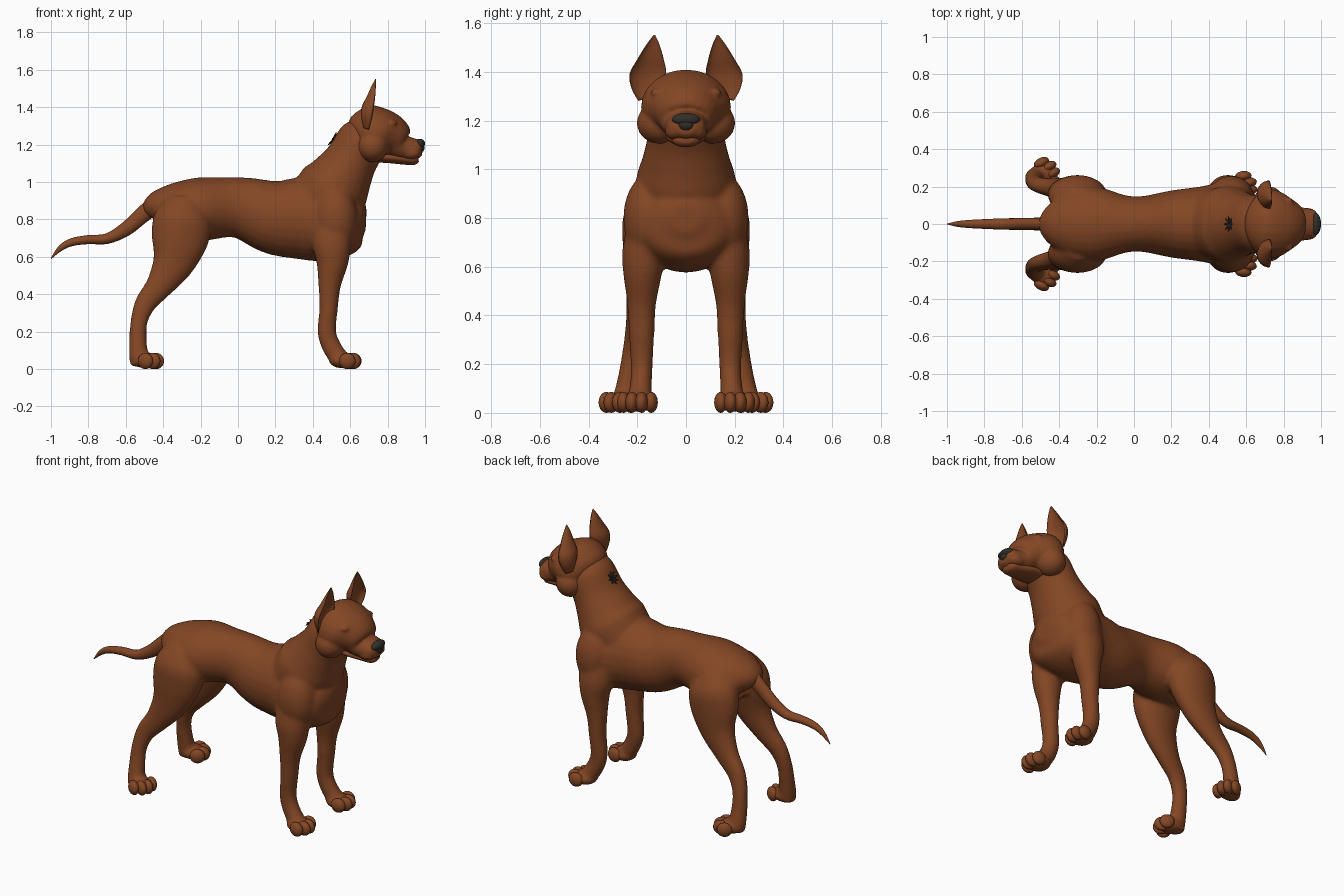
import bpy, bmesh, math
from mathutils import Vector, Matrix

old = bpy.data.objects.get("Cube")
if old:
    bpy.data.objects.remove(old, do_unlink=True)


def material(name, rgb):
    m = bpy.data.materials.new(name)
    m.use_nodes = True
    m.diffuse_color = (*rgb, 1)
    m.node_tree.nodes["Principled BSDF"].inputs["Base Color"].default_value = (*rgb, 1)
    return m


COAT = material("brown coat", (0.23, 0.062, 0.018))
DARK = material("dark nose", (0.032, 0.028, 0.022))
EYE = material("eye brown", (0.16, 0.045, 0.018))


def spline(points, steps):
    """Catmull-Rom resampling of station tuples."""
    p = [Vector(q) for q in points]
    p = [p[0]] + p + [p[-1]]
    out = []
    for a, b, c, d in zip(p, p[1:], p[2:], p[3:]):
        for i in range(steps):
            t = i / steps
            out.append((2 * b + (c - a) * t + (2 * a - 5 * b + 4 * c - d) * t ** 2
                        + (3 * b - a - 3 * c + d) * t ** 3) / 2)
    return out + [p[-1]]


def loft(bm, stations, sides=24, steps=4, hollow=False):
    """Skin ellipses along a path; a station is x, y, z, half width, half depth."""
    pts = spline(stations, steps)
    rings = []
    for i, s in enumerate(pts):
        c = Vector(s[:3])
        t = Vector(pts[min(i + 1, len(pts) - 1)][:3]) - Vector(pts[max(i - 1, 0)][:3])
        up = Vector((t.x, 0, t.z)).normalized().cross(Vector((0, 1, 0)))
        ring = []
        for k in range(sides):
            a = math.tau * k / sides
            v = math.sin(a)
            if hollow and v < 0:
                v *= -0.6
            ring.append(bm.verts.new(c + Vector((0, 1, 0)) * math.cos(a) * s[3] + up * v * s[4]))
        rings.append(ring)
    for r, q in zip(rings, rings[1:]):
        for k in range(sides):
            n = (k + 1) % sides
            bm.faces.new((r[k], r[n], q[n], q[k]))
    bm.faces.new(rings[0])
    bm.faces.new(rings[-1])


def blob(bm, centre, radii, yaw=0, pitch=0):
    m = (Matrix.Translation(centre) @ Matrix.Rotation(yaw, 4, "Z")
         @ Matrix.Rotation(pitch, 4, "Y") @ Matrix.Diagonal((*radii, 1)))
    bmesh.ops.create_uvsphere(bm, u_segments=24, v_segments=14, radius=1, matrix=m)


def finish(bm, name, mat, voxel=0, smooth=0):
    bmesh.ops.recalc_face_normals(bm, faces=bm.faces)
    for f in bm.faces:
        f.smooth = True
    me = bpy.data.meshes.new(name)
    bm.to_mesh(me)
    bm.free()
    me.materials.append(mat)
    ob = bpy.data.objects.new(name, me)
    bpy.context.collection.objects.link(ob)
    if voxel:
        r = ob.modifiers.new("fuse", "REMESH")
        r.mode, r.voxel_size, r.use_smooth_shade = "VOXEL", voxel, True
        s = ob.modifiers.new("relax", "SMOOTH")
        s.factor, s.iterations = 0.5, smooth
    return ob


# Body, neck and legs fused into one skin
bm = bmesh.new()
torso = [(-.45, .80, .06, .07), (-.42, .83, .13, .12), (-.35, .84, .18, .15),
         (-.2, .855, .20, .17), (-.05, .865, .155, .16), (.05, .855, .15, .17),
         (.2, .81, .18, .20), (.35, .805, .20, .22), (.48, .79, .225, .215),
         (.58, .79, .22, .185), (.65, .80, .15, .13), (.685, .80, .06, .06)]
loft(bm, [(x, 0, z, w, h) for x, z, w, h in torso])
neck = [(.40, .86, .18, .17), (.50, .95, .205, .195), (.56, 1.04, .18, .165),
        (.61, 1.125, .16, .14), (.67, 1.23, .15, .135), (.70, 1.29, .12, .10)]
loft(bm, [(x, 0, z, w, h) for x, z, w, h in neck])
hind = [(-.28, .12, .92, .07, .08), (-.295, .145, .82, .11, .15), (-.31, .16, .70, .10, .155),
        (-.345, .175, .57, .075, .115), (-.42, .19, .445, .055, .075), (-.495, .205, .35, .044, .058),
        (-.53, .22, .25, .042, .046), (-.535, .235, .15, .045, .047), (-.53, .25, .06, .05, .052),
        (-.53, .25, .015, .045, .045)]
fore = [(.50, .16, .82, .07, .10), (.50, .175, .68, .085, .105), (.505, .178, .58, .081, .088),
        (.49, .182, .45, .060, .061), (.485, .182, .33, .053, .050), (.475, .182, .2, .046, .050),
        (.50, .185, .12, .045, .052), (.54, .19, .06, .05, .05), (.56, .19, .03, .05, .04)]
for side in (1, -1):
    for leg in (hind, fore):
        loft(bm, [(x, side * y, z, w, h) for x, y, z, w, h in leg])
    blob(bm, (.52, side * .15, .80), (.12, .108, .18))
    blob(bm, (-.49, side * .265, .045), (.08, .065, .042), side * .5)
    blob(bm, (.56, side * .195, .045), (.075, .07, .042), side * .1)
finish(bm, "body", COAT, .010, 14)

# Toes
for side, label in ((1, "left"), (-1, "right")):
    for leg, cx, cy, yaw in (("hind", -.49, .265, .5), ("front", .565, .197, .1)):
        bm = bmesh.new()
        for off, ahead in ((-.057, .025), (-.02, .05), (.02, .05), (.057, .025)):
            x = cx + ahead * math.cos(yaw) - off * math.sin(yaw)
            y = cy + ahead * math.sin(yaw) + off * math.cos(yaw)
            blob(bm, (x, side * y, .043), (.044, .027, .043), side * yaw)
        finish(bm, f"{label}_{leg}_toes", COAT)

# Head with cheeks, brows and muzzle
bm = bmesh.new()
skull = [(.61, 1.25, .05, .05), (.64, 1.26, .135, .11), (.70, 1.26, .18, .15),
         (.77, 1.25, .178, .14), (.83, 1.222, .135, .12), (.87, 1.185, .10, .075),
         (.92, 1.178, .085, .062), (.965, 1.175, .075, .05), (.985, 1.175, .045, .03)]
loft(bm, [(x, 0, z, w, h) for x, z, w, h in skull])
for side in (1, -1):
    blob(bm, (.72, side * .11, 1.19), (.085, .092, .085))
    blob(bm, (.81, side * .095, 1.315), (.035, .055, .022), side * -.5)
    blob(bm, (.925, side * .045, 1.155), (.055, .042, .035))
finish(bm, "head", COAT, .008, 6)

# Lower jaw
bm = bmesh.new()
jaw = [(.74, 1.135, .08, .03), (.82, 1.13, .08, .03), (.9, 1.122, .062, .03),
       (.945, 1.12, .054, .028), (.965, 1.122, .03, .014)]
loft(bm, [(x, 0, z, w, h) for x, z, w, h in jaw])
finish(bm, "lower_jaw", COAT)

# Nose
bm = bmesh.new()
blob(bm, (.972, 0, 1.205), (.028, .058, .026))
blob(bm, (.982, 0, 1.185), (.016, .03, .025))
finish(bm, "nose", DARK)

# Eyes, lids and ears
for side, label in ((1, "left"), (-1, "right")):
    yaw = side * .6
    bm = bmesh.new()
    blob(bm, (.827, side * .108, 1.273), (.02, .034, .02), yaw)
    finish(bm, label + "_eye", EYE)
    bm = bmesh.new()
    blob(bm, (.841, side * .118, 1.273), (.008, .011, .012), yaw)
    finish(bm, label + "_pupil", DARK)
    bm = bmesh.new()
    for z in (1.292, 1.253):
        blob(bm, (.826, side * .108, z), (.024, .044, .008), yaw)
    finish(bm, label + "_eyelids", COAT)
    bm = bmesh.new()
    ear = [(.70, .165, 1.28, .03, .03), (.715, .167, 1.33, .056, .058), (.725, .157, 1.39, .075, .065),
           (.733, .146, 1.45, .055, .046), (.737, .136, 1.51, .028, .024), (.738, .13, 1.552, .003, .003)]
    loft(bm, [(x, side * y, z, w, h) for x, y, z, w, h in ear], hollow=True)
    finish(bm, label + "_ear", COAT)

# Tail
bm = bmesh.new()
tail = [(-.34, .92, .04, .05), (-.42, .895, .036, .05), (-.51, .825, .034, .044),
        (-.60, .748, .032, .038), (-.70, .697, .03, .028), (-.80, .692, .026, .024),
        (-.89, .678, .021, .021), (-.95, .645, .014, .015), (-1, .59, .002, .002)]
loft(bm, [(x, 0, z, w, h) for x, z, w, h in tail], sides=16)
finish(bm, "tail", COAT)

# Spiky dark tuft on the back of the neck
bm = bmesh.new()
base = Vector((.515, 0, 1.225))
for k in range(8):
    a = math.tau * k / 8
    along = Vector((.55, 0, .83)) * math.cos(a) + Vector((0, 1, 0)) * math.sin(a)
    d = (along + Vector((-.83, 0, .55)) * .35).normalized()
    m = Matrix.Translation(base + d * .02) @ d.to_track_quat("Z", "Y").to_matrix().to_4x4()
    bmesh.ops.create_cone(bm, cap_ends=True, segments=6, radius1=.012, radius2=.002,
                          depth=.045, matrix=m)
finish(bm, "neck_tuft", DARK)
